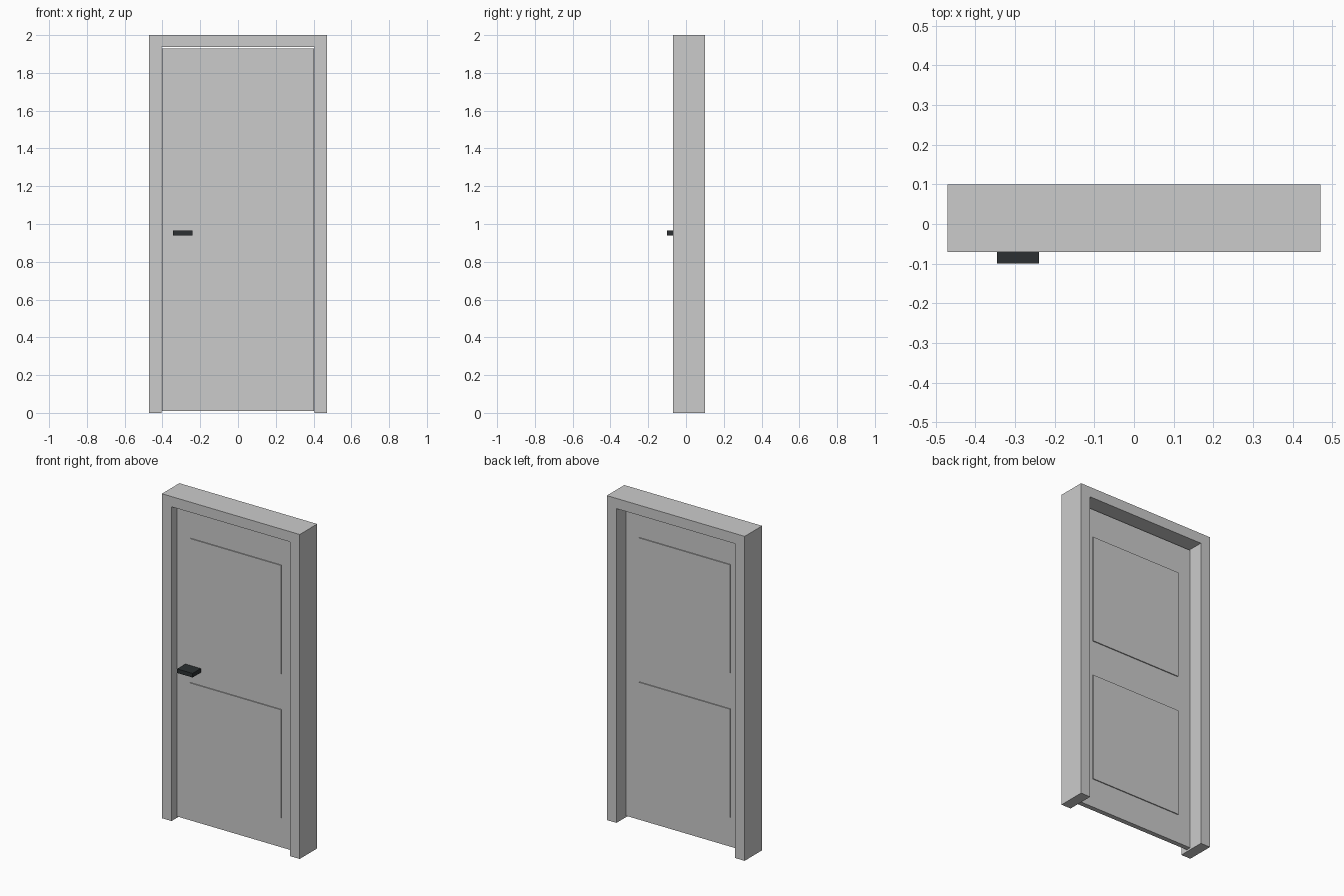
import bpy, bmesh

if "Cube" in bpy.data.objects:
    bpy.data.objects.remove(bpy.data.objects["Cube"])


def box(name, x, y, z, mat=None):
    """Axis-aligned box from (min, max) ranges."""
    bpy.ops.mesh.primitive_cube_add(size=1, location=[sum(r) / 2 for r in (x, y, z)])
    ob = bpy.context.object
    ob.name = name
    ob.scale = [r[1] - r[0] for r in (x, y, z)]
    bpy.ops.object.transform_apply(location=False, rotation=False, scale=True)
    if mat:
        ob.data.materials.append(mat)
    return ob


# door frame: U-shaped profile extruded through the wall depth
half, inner, top, head = 0.47, 0.404, 2.0, 1.937
profile = [(-half, 0), (-half, top), (half, top), (half, 0),
           (inner, 0), (inner, head), (-inner, head), (-inner, 0)]
bm = bmesh.new()
face = bm.faces.new([bm.verts.new((x, -0.07, z)) for x, z in profile])
ext = bmesh.ops.extrude_face_region(bm, geom=[face])
moved = [v for v in ext["geom"] if isinstance(v, bmesh.types.BMVert)]
bmesh.ops.translate(bm, verts=moved, vec=(0, 0.17, 0))
bmesh.ops.recalc_face_normals(bm, faces=bm.faces)
mesh = bpy.data.meshes.new("door_frame")
bm.to_mesh(mesh)
bm.free()
bpy.context.collection.objects.link(bpy.data.objects.new("door_frame", mesh))

# door leaf
front, back = -0.02, 0.01
box("door_leaf", (-0.402, 0.402), (front, back), (0.01, 1.93))

# shallow raised panels, front and back
raise_by, sink = 0.006, 0.005
for label, z in (("lower", (0.19, 0.86)), ("upper", (1.08, 1.75))):
    box(f"{label}_panel_front", (-0.31, 0.31), (front - raise_by, front + sink), z)
    box(f"{label}_panel_back", (-0.31, 0.31), (back - sink, back + raise_by), z)

# dark block handle
dark = bpy.data.materials.new("dark_metal")
dark.diffuse_color = (0.025, 0.03, 0.032, 1)
dark.use_nodes = True
dark.node_tree.nodes["Principled BSDF"].inputs["Base Color"].default_value = dark.diffuse_color
box("handle", (-0.345, -0.24), (-0.10, front), (0.94, 0.965), dark)
